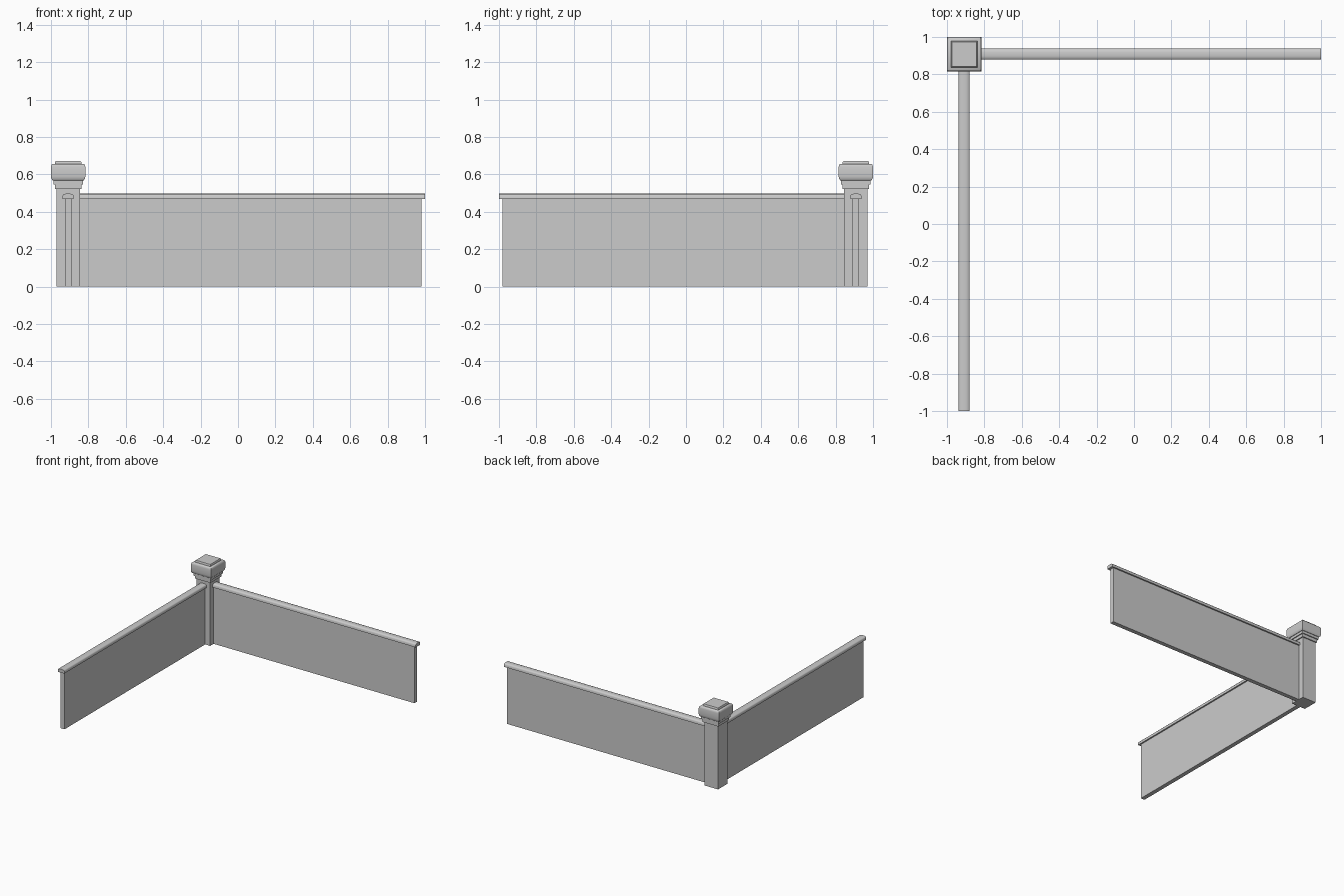
import bpy, bmesh
from math import radians

cube = bpy.data.objects.get("Cube")
if cube:
    bpy.data.objects.remove(cube, do_unlink=True)

stone = bpy.data.materials.new("grey stone")
stone.use_nodes = True
COLOUR = (0.6, 0.6, 0.6, 1)
stone.diffuse_color = COLOUR
stone.node_tree.nodes["Principled BSDF"].inputs["Base Color"].default_value = COLOUR

PX, PY = -0.908, 0.908   # post centre
END = 1.0                # far end of each rail


def loft(name, rings, smooth=False):
    """Join successive rings of points and close both ends."""
    bm = bmesh.new()
    loops = [[bm.verts.new(p) for p in ring] for ring in rings]
    n = len(loops[0])
    for a, b in zip(loops, loops[1:]):
        for i in range(n):
            j = (i + 1) % n
            bm.faces.new((a[i], a[j], b[j], b[i]))
    bm.faces.new(loops[0])
    bm.faces.new(loops[-1])
    bmesh.ops.recalc_face_normals(bm, faces=bm.faces)
    mesh = bpy.data.meshes.new(name)
    bm.to_mesh(mesh)
    bm.free()
    mesh.materials.append(stone)
    obj = bpy.data.objects.new(name, mesh)
    bpy.context.collection.objects.link(obj)
    if smooth:
        bpy.ops.object.select_all(action="DESELECT")
        obj.select_set(True)
        bpy.context.view_layer.objects.active = obj
        bpy.ops.object.shade_smooth_by_angle(angle=radians(50))
    return obj


def square_tower(name, profile, smooth=False):
    """Stack square outlines given as (half width, height)."""
    corners = [(-1, -1), (1, -1), (1, 1), (-1, 1)]
    loft(name, [[(PX + sx * h, PY + sy * h, z) for sx, sy in corners]
                for h, z in profile], smooth)


def wall_bar(name, section, axis, end, smooth=False):
    """Run a (sideways, height) section from the post along x or y."""
    if axis == "x":
        rings = [[(x, PY + s, z) for s, z in section] for x in (PX + 0.05, end)]
    else:
        rings = [[(PX + s, y, z) for s, z in section] for y in (PY - 0.05, -end)]
    loft(name, rings, smooth)


# Corner post with its stepped collar and moulded cap
square_tower("post_shaft", [(0.0625, 0), (0.0625, 0.53)])
square_tower("post_lower_collar", [(0.071, 0.522), (0.071, 0.55)])
square_tower("post_upper_collar", [(0.079, 0.547), (0.079, 0.572)])
square_tower("post_cap", [(0.083, 0.568), (0.09, 0.577), (0.092, 0.59),
                          (0.092, 0.64), (0.089, 0.651), (0.083, 0.656)], True)
square_tower("post_cap_top", [(0.07, 0.65), (0.07, 0.665), (0.066, 0.671)], True)

# Two matching walls, each a thin panel under a softly rounded rail
panel = [(-0.0175, 0), (0.0175, 0), (0.0175, 0.475), (-0.0175, 0.475)]
half = [(0.029, 0.468), (0.029, 0.488), (0.024, 0.494), (0.01, 0.497)]
rail = half + [(-s, z) for s, z in reversed(half)]
for side, axis in (("back", "x"), ("right", "y")):
    wall_bar(side + "_panel", panel, axis, END - 0.02)
    wall_bar(side + "_rail", rail, axis, END, True)
